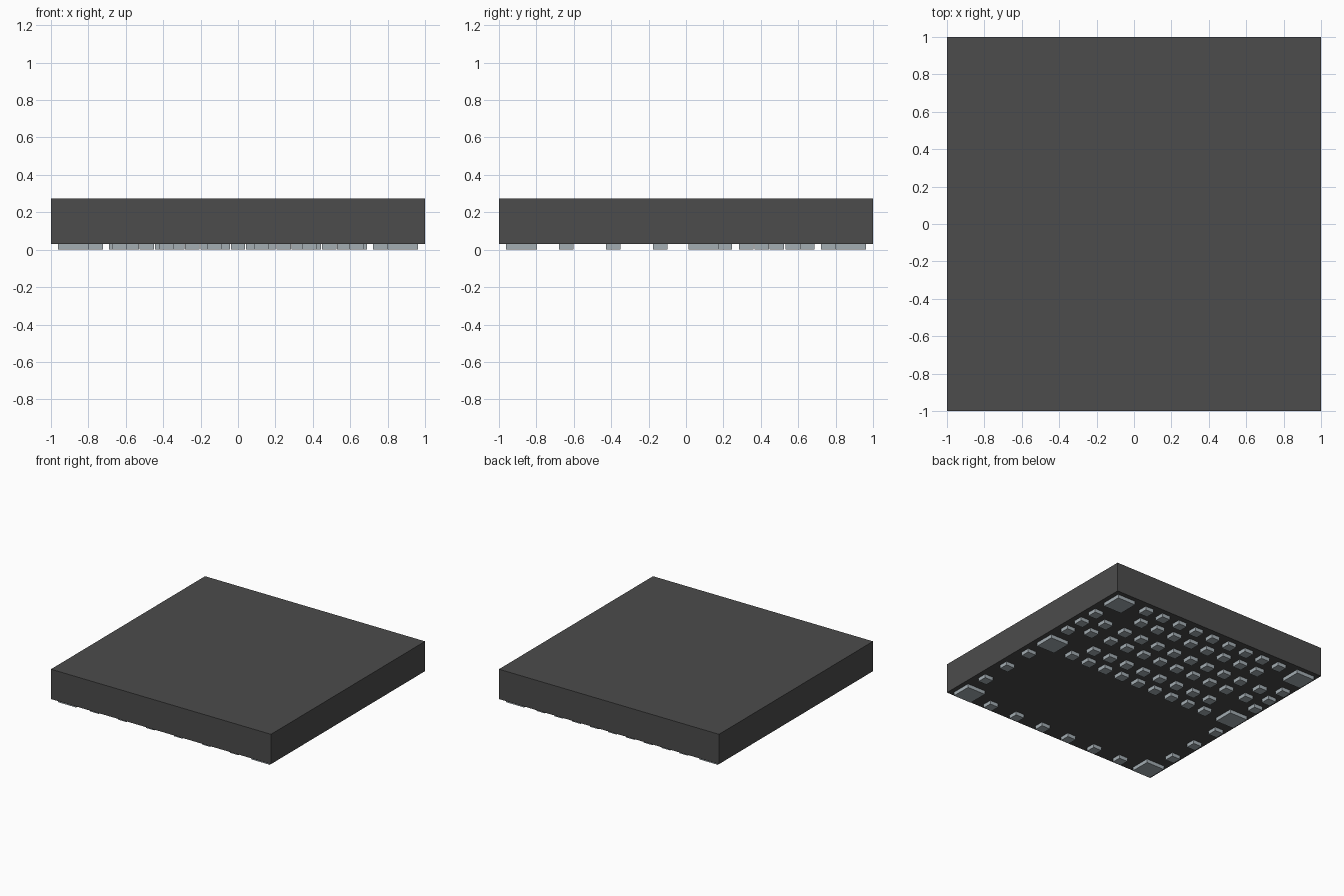
import bpy
import bmesh
from mathutils import Matrix, Vector

cube = bpy.data.objects.get("Cube")
if cube:
    bpy.data.objects.remove(cube, do_unlink=True)


def make_material(name, rgb, metallic=0.0):
    mat = bpy.data.materials.new(name)
    mat.use_nodes = True
    mat.diffuse_color = (*rgb, 1)
    bsdf = mat.node_tree.nodes["Principled BSDF"]
    bsdf.inputs["Base Color"].default_value = (*rgb, 1)
    return mat


def make_boxes(name, centres, size, z0, z1, mat):
    """One object holding equal boxes that stand between z0 and z1."""
    bm = bmesh.new()
    for x, y in centres:
        m = Matrix.Translation(Vector((x, y, (z0 + z1) / 2)))
        m = m @ Matrix.Diagonal((size, size, z1 - z0, 1))
        bmesh.ops.create_cube(bm, size=1, matrix=m)
    mesh = bpy.data.meshes.new(name)
    bm.to_mesh(mesh)
    bm.free()
    mesh.materials.append(mat)
    obj = bpy.data.objects.new(name, mesh)
    bpy.context.collection.objects.link(obj)
    return obj


dark = make_material("dark_grey_plastic", (0.072, 0.072, 0.072))
metal = make_material("silver_metal", (0.37, 0.42, 0.45))

BOTTOM, TOP = 0.03, 0.275
PITCH, SMALL, LARGE = 0.1625, 0.077, 0.165


def row(count, y, pitch=PITCH):
    """Evenly spaced pad centres, centred on x = 0."""
    return [((i - (count - 1) / 2) * pitch, y) for i in range(count)]


def both_sides(x, ys):
    return [(s * x, y) for s in (-1, 1) for y in ys]


# Square package body
make_boxes("package_body", [(0, 0)], 2.0, BOTTOM, TOP, dark)

# Large corner and middle pads
make_boxes("large_pads", both_sides(0.88, (-0.88, 0.095, 0.88)),
           LARGE, 0, BOTTOM, metal)

# Small pads along the four edges
make_boxes("front_edge_pads", row(6, -0.92, 0.254), SMALL, 0, BOTTOM, metal)
make_boxes("back_edge_pads", row(9, 0.92), SMALL, 0, BOTTOM, metal)
make_boxes("side_edge_pads",
           both_sides(0.92, (-0.64, -0.39, -0.137, 0.323, 0.485, 0.648)),
           SMALL, 0, BOTTOM, metal)

# Inner pad field
make_boxes("inner_side_pads", both_sides(0.76, (0.405, 0.57)),
           SMALL, 0, BOTTOM, metal)
field = row(9, 0.052)
for y in (0.207, 0.405, 0.57, 0.76):
    field += row(8, y)
make_boxes("inner_pads", field, SMALL, 0, BOTTOM, metal)
